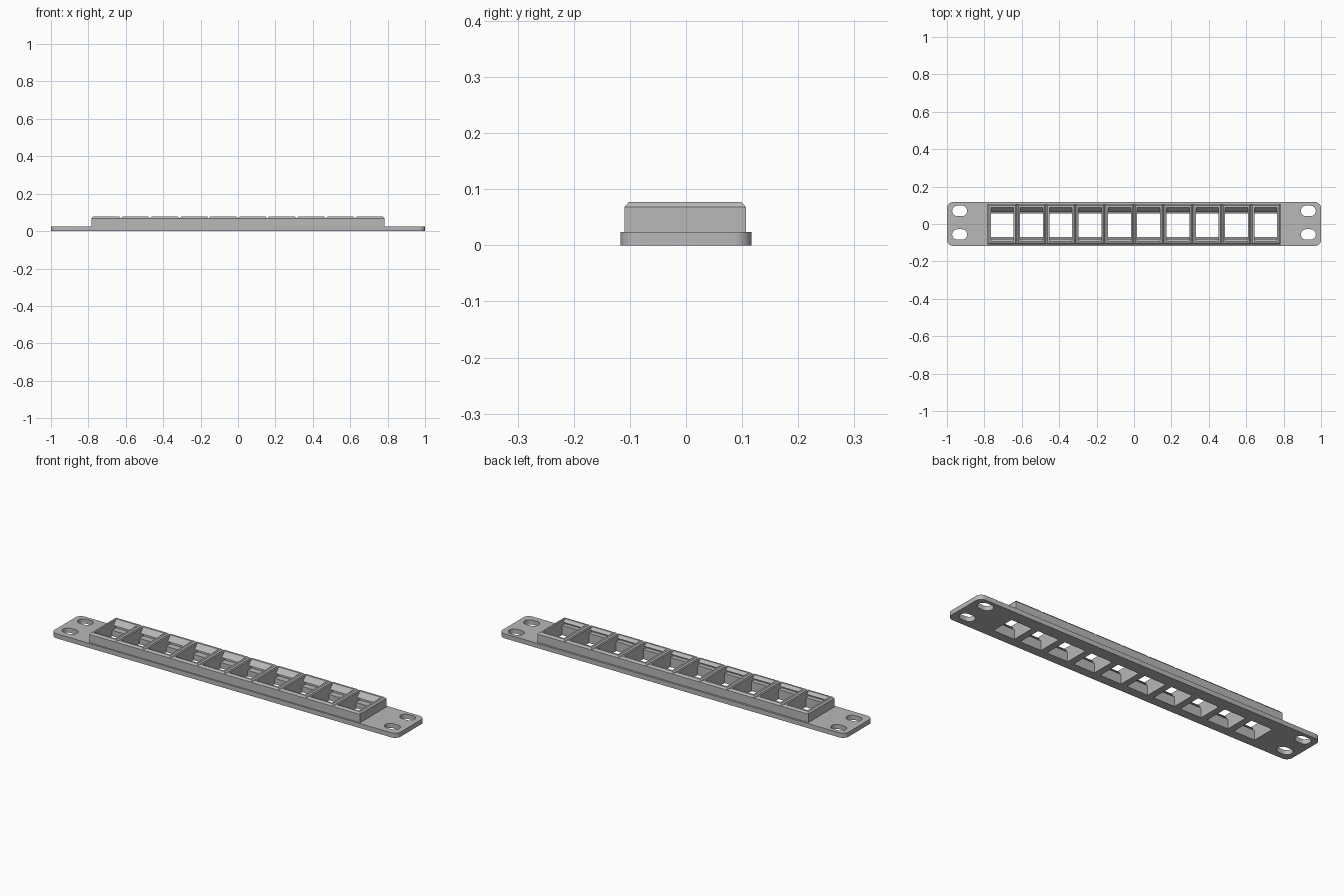
import bpy, bmesh, math

if "Cube" in bpy.data.objects:
    bpy.data.objects.remove(bpy.data.objects["Cube"])

PITCH, COUNT = 0.1566, 10
PLATE_T, TOP = 0.024, 0.077
WIN_X, WIN_Y0, WIN_Y1 = 0.061, -0.07, 0.055

grey = bpy.data.materials.new("light_grey")
grey.diffuse_color = (0.48, 0.48, 0.48, 1)
grey.use_nodes = True
grey.node_tree.nodes["Principled BSDF"].inputs["Base Color"].default_value = grey.diffuse_color


def prism(name, points, offset):
    """Extrude a closed 3D outline along an offset vector."""
    bm = bmesh.new()
    face = bm.faces.new([bm.verts.new(p) for p in points])
    new = bmesh.ops.extrude_face_region(bm, geom=[face])["geom"]
    bmesh.ops.translate(bm, vec=offset,
                        verts=[v for v in new if isinstance(v, bmesh.types.BMVert)])
    bmesh.ops.recalc_face_normals(bm, faces=bm.faces)
    me = bpy.data.meshes.new(name)
    bm.to_mesh(me)
    bm.free()
    ob = bpy.data.objects.new(name, me)
    me.materials.append(grey)
    bpy.context.collection.objects.link(ob)
    return ob


def rounded(cx, cy, hx, hy, r, z, steps=8):
    """Outline of a rectangle with round corners."""
    pts = []
    for k, (sx, sy) in enumerate([(1, 1), (-1, 1), (-1, -1), (1, -1)]):
        for i in range(steps + 1):
            a = math.pi / 2 * (k + i / steps)
            p = (cx + sx * (hx - r) + r * math.cos(a),
                 cy + sy * (hy - r) + r * math.sin(a), z)
            if not pts or math.dist(p, pts[-1]) > 1e-5:
                pts.append(p)
    if math.dist(pts[0], pts[-1]) < 1e-5:
        pts.pop()
    return pts


def cut(ob, cutter):
    cutter.hide_render = True
    mod = ob.modifiers.new("cut", "BOOLEAN")
    mod.operation, mod.solver, mod.object = "DIFFERENCE", "EXACT", cutter
    bpy.context.view_layer.objects.active = ob
    bpy.ops.object.modifier_apply(modifier=mod.name)
    bpy.data.objects.remove(cutter)


# Mounting plate with rounded corners
plate = prism("mounting_plate", rounded(0, 0, 1, 0.117, 0.032, 0), (0, 0, PLATE_T))
centres = [(i - (COUNT - 1) / 2) * PITCH for i in range(COUNT)]

# Screw slots at both ends
for x in (-0.932, 0.932):
    for y in (-0.056, 0.07):
        cut(plate, prism("slot_cutter", rounded(x, y, 0.04, 0.028, 0.0279, -0.02),
                         (0, 0, 0.1)))

# Port windows through the plate
for x in centres:
    win = [(x - WIN_X, WIN_Y0, -0.02), (x + WIN_X, WIN_Y0, -0.02),
           (x + WIN_X, WIN_Y1, -0.02), (x - WIN_X, WIN_Y1, -0.02)]
    cut(plate, prism("window_cutter", win, (0, 0, 0.1)))

# One socket: block with a chamfered top rim
h, y0, y1 = PITCH / 2, -0.11, 0.107
socket = prism("socket", [(-h, y0, PLATE_T), (h, y0, PLATE_T),
                          (h, y1, PLATE_T), (-h, y1, PLATE_T)], (0, 0, TOP - PLATE_T))
bm = bmesh.new()
bm.from_mesh(socket.data)
for e in bm.edges:
    if all(v.co.z > TOP - 1e-4 for v in e.verts):
        for v in e.verts:
            v.select = True
top = next(f for f in bm.faces if f.normal.z > 0.9)
bmesh.ops.inset_individual(bm, faces=[top], thickness=0.008, use_even_offset=True)
for v in bm.verts:
    if v.co.z > TOP - 1e-4 and v not in top.verts:
        side = abs(v.co.x) > h - 1e-4
        v.co.z = TOP - 0.009 if side else TOP
bm.to_mesh(socket.data)
bm.free()

# Socket cavity with a latch ledge and catch on each long side
profile = [(WIN_Y0, 0.0), (WIN_Y1, 0.0), (WIN_Y1, 0.030), (0.088, 0.030),
           (0.088, 0.046), (0.064, 0.052), (0.088, TOP), (0.088, 0.1),
           (-0.093, 0.1), (-0.093, TOP), (-0.079, 0.063), (-0.093, 0.057),
           (-0.093, 0.050), (WIN_Y0, 0.050)]
cut(socket, prism("cavity_cutter", [(-WIN_X, y, z) for y, z in profile],
                  (2 * WIN_X, 0, 0)))

# Drop hidden faces and repeat the socket along the plate
for i, x in enumerate(centres):
    bm = bmesh.new()
    bm.from_mesh(socket.data)
    bm.normal_update()
    hidden = []
    for f in bm.faces:
        c = f.calc_center_median()
        if f.normal.z < -0.9 and c.z < PLATE_T + 1e-4:
            hidden.append(f)
        elif abs(f.normal.x) > 0.99 and abs(c.x) > h - 1e-4:
            if (c.x < 0 and i > 0) or (c.x > 0 and i < COUNT - 1):
                hidden.append(f)
    bmesh.ops.delete(bm, geom=hidden, context="FACES")
    me = bpy.data.meshes.new("socket_%d" % (i + 1))
    bm.to_mesh(me)
    bm.free()
    if not me.materials:
        me.materials.append(grey)
    ob = bpy.data.objects.new(me.name, me)
    ob.location.x = x
    bpy.context.collection.objects.link(ob)
bpy.data.objects.remove(socket)

# Smooth the rounded corners and slots only
bpy.ops.object.select_all(action="DESELECT")
plate.select_set(True)
bpy.context.view_layer.objects.active = plate
bpy.ops.object.shade_smooth_by_angle(angle=math.radians(30))
